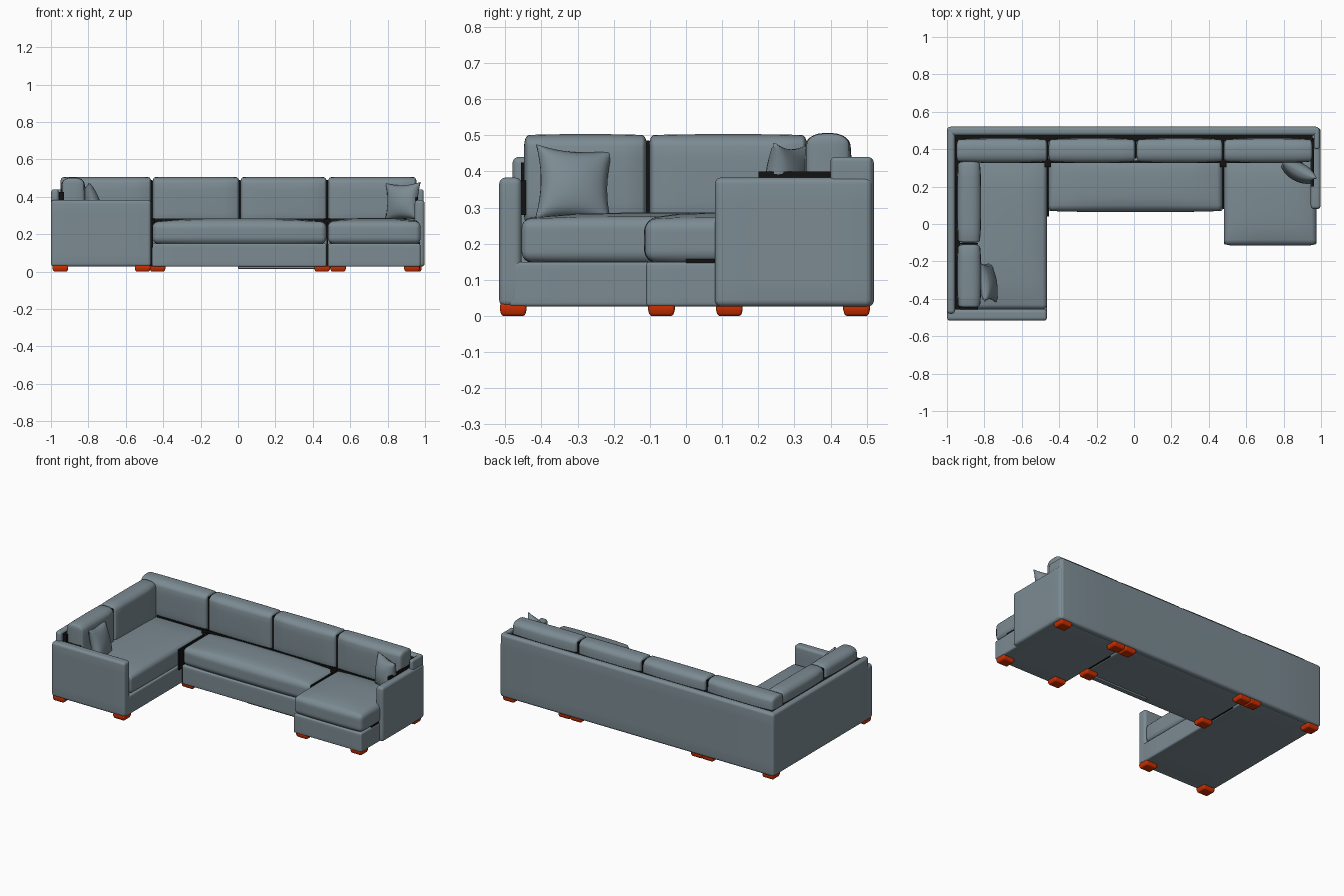
import bpy, bmesh, math
from mathutils import Vector

if "Cube" in bpy.data.objects:
    bpy.data.objects.remove(bpy.data.objects["Cube"])


def material(name, rgb):
    m = bpy.data.materials.new(name)
    m.diffuse_color = (*rgb, 1)
    m.use_nodes = True
    m.node_tree.nodes["Principled BSDF"].inputs["Base Color"].default_value = m.diffuse_color
    return m


FABRIC = material("blue grey fabric", (0.2, 0.258, 0.29))
RED = material("red feet", (0.6, 0.028, 0.0))
BLACK = material("black lining", (0.006, 0.006, 0.006))


def finish(name, bm, mat, loc=(0, 0, 0), rot=(0, 0, 0)):
    bmesh.ops.recalc_face_normals(bm, faces=bm.faces)
    me = bpy.data.meshes.new(name)
    bm.to_mesh(me)
    bm.free()
    for p in me.polygons:
        p.use_smooth = True
    me.materials.append(mat)
    ob = bpy.data.objects.new(name, me)
    ob.location, ob.rotation_euler = loc, rot
    bpy.context.collection.objects.link(ob)
    return ob


def soft_box(name, x, y, z, r=0.018, puff=(0, 0, 0), mat=FABRIC, taper=1.0):
    """Rounded box between x, y, z ranges; r is one radius or one per axis."""
    n, edge = 12, 3
    ranges = (x, y, z)
    r = r if isinstance(r, tuple) else (r, r, r)
    half = [(b - a) / 2 for a, b in ranges]
    mid = [(a + b) / 2 for a, b in ranges]
    bm = bmesh.new()
    bmesh.ops.create_cube(bm, size=2)
    bmesh.ops.subdivide_edges(bm, edges=bm.edges[:], cuts=n - 1, use_grid_fill=True)

    def spread(t, h, q):  # crowd grid lines into the rounded edge
        k, s, flat = abs(t) * n / 2, math.copysign(1, t), n / 2 - edge
        return s * (k / flat * (h - q) if k <= flat else h - q + (k - flat) / edge * q)

    for v in bm.verts:
        p = Vector([spread(v.co[i], half[i], r[i]) for i in range(3)])
        core = Vector([max(-half[i] + r[i], min(half[i] - r[i], p[i])) for i in range(3)])
        d = Vector([(p[i] - core[i]) / r[i] for i in range(3)]).normalized()
        p = core + Vector([d[i] * r[i] for i in range(3)])
        u = [p[i] / half[i] for i in range(3)]
        for i in range(3):
            a, b = u[(i + 1) % 3], u[(i + 2) % 3]
            p[i] += puff[i] * u[i] * (1 - a ** 4) * (1 - b ** 4)
        if u[2] < 0:
            p.x *= 1 + (taper - 1) * -u[2]
            p.y *= 1 + (taper - 1) * -u[2]
        v.co = p
    return finish(name, bm, mat, mid)


def lining(name, x, y, z):
    """Plain black filler box shown in the gaps between parts."""
    bm = bmesh.new()
    bmesh.ops.create_cube(bm, size=1)
    for v in bm.verts:
        v.co = [a + (b - a) * (c + 0.5) for (a, b), c in zip((x, y, z), v.co)]
    ob = finish(name, bm, BLACK)
    for p in ob.data.polygons:
        p.use_smooth = False


def pillow(name, loc, rot, h, t):
    """Square throw pillow with pinched sides and pointed corners."""
    bm = bmesh.new()
    bmesh.ops.create_cube(bm, size=2)
    bmesh.ops.subdivide_edges(bm, edges=bm.edges[:], cuts=15, use_grid_fill=True)
    for v in bm.verts:
        a, s, b = v.co
        thick = t * max(0, (1 - a * a) * (1 - b * b)) ** 0.5 + 0.004
        v.co = (h * a * (1 - 0.14 * (1 - b * b)), s * thick, h * b * (1 - 0.14 * (1 - a * a)))
    finish(name, bm, FABRIC, loc, rot)


BOTTOM = 0.026

# Frame: back, left side, front arm, right arm
soft_box("back_frame", (-1, 0.99), (0.473, 0.52), (BOTTOM, 0.44))
soft_box("left_frame", (-1, -0.957), (-0.48, 0.515), (BOTTOM, 0.44))
soft_box("front_arm", (-1, -0.465), (-0.517, -0.455), (BOTTOM, 0.383))
soft_box("right_arm", (0.945, 0.998), (0.08, 0.515), (BOTTOM, 0.383))
soft_box("right_back_post", (0.962, 0.992), (0.4, 0.515), (0.3, 0.44), 0.012)

# Seat bases
soft_box("left_base", (-0.98, -0.465), (-0.49, 0.49), (BOTTOM, 0.15), 0.01)
soft_box("middle_base", (-0.459, 0.473), (0.07, 0.49), (BOTTOM, 0.15), 0.01)
soft_box("chaise_base", (0.48, 0.975), (-0.11, 0.49), (BOTTOM, 0.15), 0.01)
soft_box("lower_rail", (0, 0.42), (0.09, 0.12), (0.015, 0.04), 0.004)

# Seat cushions
soft_box("left_seat", (-0.9, -0.465), (-0.455, 0.36), (0.152, 0.268), 0.025, (0, 0, 0.018))
soft_box("middle_seat", (-0.458, 0.473), (0.07, 0.36), (0.152, 0.264), 0.03, (0, 0.006, 0.021))
soft_box("chaise_seat", (0.48, 0.977), (-0.112, 0.36), (0.152, 0.266), 0.028, (0, 0.004, 0.02))

# Back cushions along the rear
for i, (a, b) in enumerate([(-0.95, -0.463), (-0.457, 0.007), (0.013, 0.475), (0.481, 0.955)]):
    soft_box(f"rear_cushion_{i + 1}", (a, b), (0.335, 0.45), (0.25, 0.504),
             (0.014, 0.045, 0.03), (0, 0.008, 0.002))

# Back cushions along the left side
for i, (a, b) in enumerate([(-0.448, -0.108), (-0.102, 0.335)]):
    soft_box(f"left_cushion_{i + 1}", (-0.938, -0.825), (a, b), (0.25, 0.5),
             (0.045, 0.014, 0.03), (0.008, 0, 0.003))

# Black gaps behind and beside the back cushions
lining("rear_gap", (-0.957, 0.955), (0.44, 0.476), (0.3, 0.425))
lining("left_gap", (-0.96, -0.93), (-0.456, 0.47), (0.3, 0.425))
lining("arm_gap", (0.95, 0.962), (0.2, 0.46), (0.3, 0.4))
lining("front_arm_gap", (-0.945, -0.835), (-0.457, -0.44), (0.28, 0.375))
for i, x in enumerate((-0.46, 0.01, 0.478)):
    lining(f"rear_seam_{i + 1}", (x - 0.004, x + 0.004), (0.35, 0.44), (0.27, 0.49))
lining("left_seam", (-0.93, -0.835), (-0.109, -0.101), (0.27, 0.485))

# Black seams between the seat sections
for i, x in enumerate((-0.4615, 0.4765)):
    lining(f"seat_seam_{i + 1}", (x - 0.004, x + 0.004), (0.08, 0.35), (0.028, 0.262))
    lining(f"crease_corner_{i + 1}", (x - 0.018, x + 0.018), (0.305, 0.345), (0.2, 0.278))
lining("inner_corner", (-0.466, -0.455), (0.04, 0.085), (0.13, 0.262))
lining("seat_crease", (-0.82, 0.9), (0.326, 0.34), (0.2, 0.284))
lining("chaise_gap", (0.9, 0.972), (0.0, 0.085), (0.147, 0.157))

# Throw pillows
pillow("left_pillow", (-0.785, -0.31, 0.363), (0.28, -0.07, -1.4), 0.108, 0.042)
pillow("right_pillow", (0.88, 0.278, 0.373), (-0.12, -0.03, -0.46), 0.103, 0.046)

# Feet
feet = [(x, 0.472) for x in (-0.95, -0.51, -0.43, 0.45, 0.535, 0.94)]
feet += [(-0.95, -0.478), (-0.51, -0.478), (-0.43, 0.12), (0.45, 0.12), (0.535, -0.068), (0.93, -0.068)]
for i, (x, y) in enumerate(feet):
    soft_box(f"foot_{i + 1}", (x - 0.042, x + 0.042), (y - 0.037, y + 0.037), (0, 0.035),
             0.008, mat=RED, taper=0.88)
